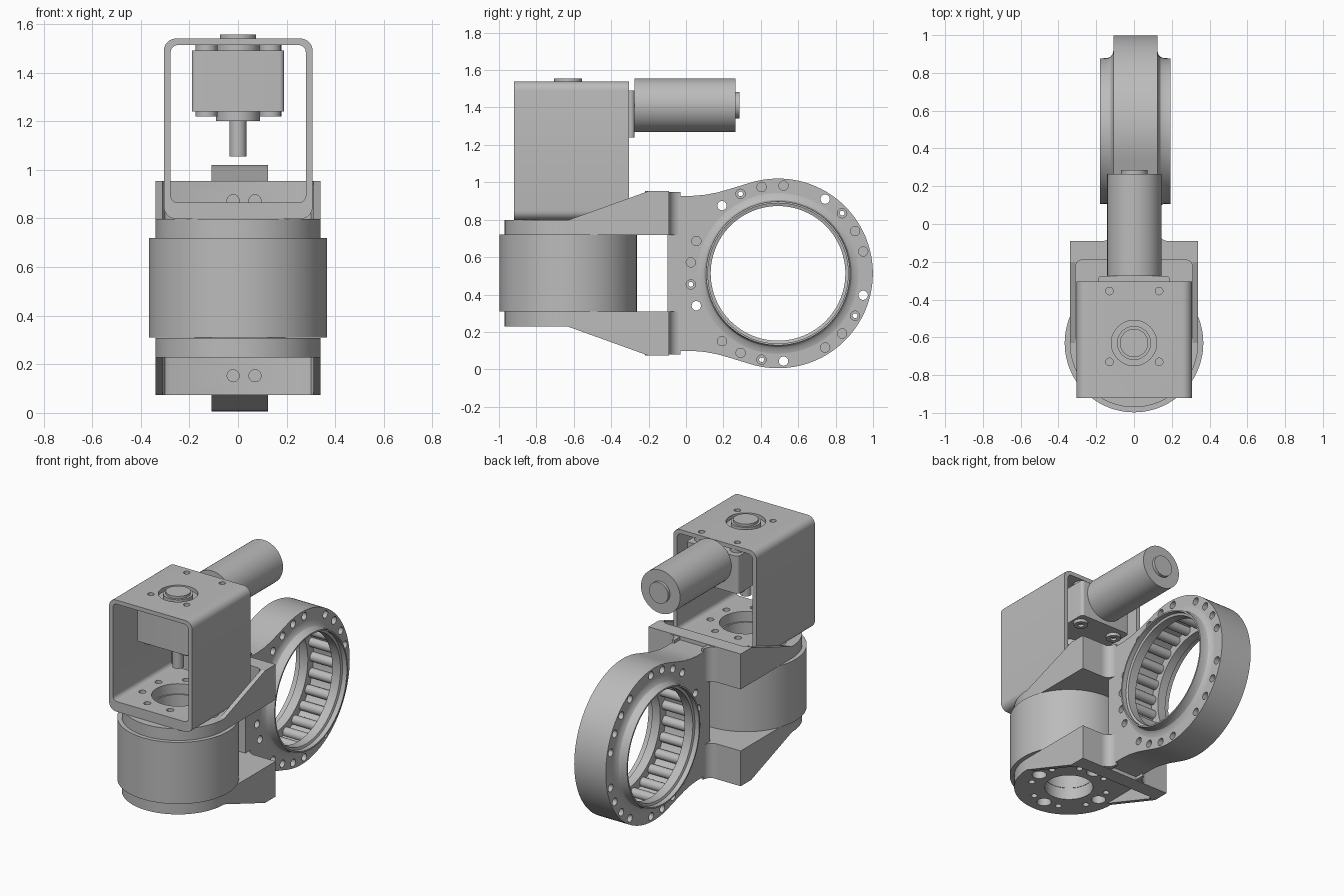
import bpy, bmesh
from math import sin, cos, pi, radians
from mathutils import Vector

if "Cube" in bpy.data.objects:
    bpy.data.objects.remove(bpy.data.objects["Cube"])

grey = bpy.data.materials.new("machined_grey")
grey.use_nodes = True
grey.diffuse_color = (0.5, 0.5, 0.5, 1)
grey.node_tree.nodes["Principled BSDF"].inputs["Base Color"].default_value = (0.5, 0.5, 0.5, 1)

AX_Y = -0.63                 # vertical drive axis
MID = 0.513                  # height of the yoke's mirror plane
RX, RY, RZ = 0.0075, 0.492, 0.513   # ring centre


def circle(u, v, r, n=48, start=0, end=360):
    """Points of a circle, or of an arc when start and end are given."""
    full = end - start == 360
    k = n if full else n + 1
    angles = [radians(start + (end - start) * i / n) for i in range(k)]
    return [(u + r * cos(a), v + r * sin(a)) for a in angles]


def rounded(u0, u1, v0, v1, r):
    pts = []
    for u, v, a in ((u1 - r, v1 - r, 0), (u0 + r, v1 - r, 90),
                    (u0 + r, v0 + r, 180), (u1 - r, v0 + r, 270)):
        pts += circle(u, v, r, 6, a, a + 90)
    return pts


def finish(name, bm):
    bmesh.ops.recalc_face_normals(bm, faces=bm.faces[:])
    mesh = bpy.data.meshes.new(name)
    bm.to_mesh(mesh)
    bm.free()
    ob = bpy.data.objects.new(name, mesh)
    bpy.context.collection.objects.link(ob)
    mesh.materials.append(grey)
    return ob


def activate(ob):
    bpy.ops.object.select_all(action='DESELECT')
    ob.select_set(True)
    bpy.context.view_layer.objects.active = ob


def smooth(ob):
    activate(ob)
    bpy.ops.object.shade_smooth_by_angle(angle=radians(30))
    return ob


def prisms(name, axis, items):
    """Extrude each (outline, start, end) along the axis into one object."""
    place = {'x': lambda u, v, t: (t, u, v),
             'y': lambda u, v, t: (u, t, v),
             'z': lambda u, v, t: (u, v, t)}[axis]
    bm = bmesh.new()
    for pts, a, b in items:
        face = bm.faces.new([bm.verts.new(place(u, v, a)) for u, v in pts])
        ext = bmesh.ops.extrude_face_region(bm, geom=[face])["geom"]
        move = Vector(place(0, 0, b - a))
        bmesh.ops.translate(bm, vec=move, verts=[g for g in ext if isinstance(g, bmesh.types.BMVert)])
    return finish(name, bm)


def cut(ob, axis, items):
    """Subtract separate prisms from an object."""
    cutter = prisms("cutter", axis, items)
    cutter.hide_render = True
    mod = ob.modifiers.new("cut", 'BOOLEAN')
    mod.operation, mod.solver, mod.object = 'DIFFERENCE', 'EXACT', cutter
    activate(ob)
    bpy.ops.object.modifier_apply(modifier=mod.name)
    bpy.data.objects.remove(cutter)


def polar(u, v, r, degrees):
    a = radians(degrees)
    return u + r * cos(a), v + r * sin(a)


# Drive housing with a blind bore at each end
housing = prisms("drive_housing", 'z', [(circle(0, AX_Y, 0.367, 96), 0.31, 0.72)])
cut(housing, 'z', [(circle(0, AX_Y, 0.15), 0.25, 0.48), (circle(0, AX_Y, 0.15), 0.6, 0.8)])
smooth(housing)

# Yoke arms, mirrored about the middle height
for side, s in (("upper", 1), ("lower", -1)):
    def z(h):
        return MID + s * h

    plan = circle(0, AX_Y, 0.34, 48, 180, 360) + [(0.34, -0.09), (-0.34, -0.09)]
    plate = prisms(side + "_arm_plate", 'z', [(plan, z(0.205), z(0.285))])
    holes = [(circle(0, AX_Y, 0.15), z(0.15), z(0.35))]
    for k in range(4):
        holes.append((circle(*polar(0, AX_Y, 0.24, 90 * k), 0.045, 24), z(0.23), z(0.35)))
        for d in (-24, 24):
            holes.append((circle(*polar(0, AX_Y, 0.24, 90 * k + d), 0.02, 16), z(0.23), z(0.35)))
    cut(plate, 'z', holes)
    smooth(plate)

    web = [(AX_Y, z(0.285)), (-0.2, z(0.44)), (-0.09, z(0.44)), (-0.09, z(0.285))]
    prisms(side + "_arm_side_walls", 'x', [(web, -0.34, -0.31), (web, 0.31, 0.34)])

    wall = [(-0.31, -0.09), (-0.31, -0.22), (-0.3, -0.2), (-0.28, -0.19),
            (0.28, -0.19), (0.3, -0.2), (0.31, -0.22), (0.31, -0.09)]
    back = prisms(side + "_arm_back_wall", 'z', [(wall, z(0.285), z(0.44))])
    cut(back, 'y', [(circle(x, z(0.36), 0.025, 24), -0.3, -0.13) for x in (-0.02, 0.07)])
    smooth(back)

    # Concave fillets between the arm and the ring neck
    fillets = []
    for m in (-1, 1):
        arc = [(RX + m * u, v) for u, v in circle(0.175, -0.03, 0.06, 8, 180, 270)]
        fillets.append((arc + [(RX + m * 0.1, -0.09), (RX + m * 0.1, -0.03)], z(0.205), z(0.435)))
    smooth(prisms(side + "_neck_fillets", 'z', fillets))

# Ring with its neck
neck = [(0.24, 0.453), (0.17, 0.433), (0.1, 0.42), (0.04, 0.415), (-0.1, 0.415)]
outline = circle(RY, RZ, 0.507, 72, -107, 107)
outline += [(y, RZ + h) for y, h in neck] + [(y, RZ - h) for y, h in reversed(neck)]
ring = prisms("ring_body", 'x', [(outline, RX - 0.116, RX + 0.116)])
cut(ring, 'x', [(circle(RY, RZ, 0.42, 100), -0.3, 0.3)])

# Bolt holes: five groups of blind, stepped and through holes
wide, narrow = [], []
for k in range(1, 25):
    kind = k % 5
    if kind == 0:
        continue
    c = polar(RY, RZ, 0.47, 14.4 * k)
    if kind == 4:
        wide.append((circle(*c, 0.025, 20), -0.3, 0.3))
    else:
        for m in (-1, 1):
            wide.append((circle(*c, 0.025, 20), RX + m * 0.07, RX + m * 0.3))
    if kind == 3:
        narrow.append((circle(*c, 0.013, 16), -0.3, 0.3))
cut(ring, 'x', wide)
cut(ring, 'x', narrow)
smooth(ring)

# Scalloped inner wall
smooth(prisms("ring_inner_ribs", 'x', [
    (circle(*polar(RY, RZ, 0.412, 14.4 * k), 0.031, 20), RX - 0.1, RX + 0.1) for k in range(25)]))

# Raised collars on both faces of the ring
section = [(0.187, 0.385), (0.15, 0.386), (0.132, 0.393), (0.121, 0.407), (0.116, 0.43),
           (0.09, 0.43), (0.09, 0.36), (0.15, 0.36), (0.155, 0.375), (0.187, 0.375)]
for side, m in (("left", 1), ("right", -1)):
    bm = bmesh.new()
    vs = [bm.verts.new((RX + m * x, RY, RZ + r)) for x, r in section]
    es = [bm.edges.new((a, b)) for a, b in zip(vs, vs[1:] + vs[:1])]
    bmesh.ops.spin(bm, geom=vs + es, cent=(RX, RY, RZ), axis=(1, 0, 0), angle=2 * pi, steps=96)
    bmesh.ops.remove_doubles(bm, verts=bm.verts[:], dist=0.0005)
    smooth(finish(side + "_ring_collar", bm))

# Open box bracket
box = prisms("motor_bracket", 'y', [(rounded(-0.305, 0.307, 0.798, 1.54, 0.05), -0.92, -0.305)])
cut(box, 'y', [(rounded(-0.277, 0.279, 0.865, 1.513, 0.03), -1.1, -0.1)])
screws = [(x, y) for x in (-0.13, 0.133) for y in (-0.355, -0.73)]
cut(box, 'z', [(circle(0, AX_Y, 0.12), 1.45, 1.6), (circle(0, AX_Y, 0.16), 0.7, 0.95)]
    + [(circle(x, y, 0.02, 20), 1.45, 1.6) for x, y in screws]
    + [(circle(*polar(0, AX_Y, 0.22, 22.5 + 45 * k), 0.022, 20), 0.7, 0.95) for k in range(8)])
smooth(box)

# Gearbox with bosses, feet and output shaft
smooth(prisms("gearbox", 'z', [(rounded(-0.19, 0.19, -0.8, -0.275, 0.02), 1.24, 1.49)]))
feet = prisms("gearbox_feet", 'z', [(circle(x, y, 0.045, 24), a, b)
                                    for x, y in screws for a, b in ((1.22, 1.24), (1.49, 1.513))])
cut(feet, 'z', [(circle(x, y, 0.02, 16), 1.2, 1.235) for x, y in screws])
smooth(feet)
smooth(prisms("gearbox_bosses", 'z', [(circle(0, AX_Y, 0.09), 1.2, 1.24),
                                      (circle(0, AX_Y, 0.09), 1.49, 1.54),
                                      (circle(0, AX_Y, 0.075), 1.54, 1.556)]))
smooth(prisms("output_shaft", 'z', [(circle(0, AX_Y, 0.035, 32), 1.055, 1.2)]))

# Motor
smooth(prisms("motor_body", 'y', [(circle(0.002, 1.412, 0.144, 64), -0.276, 0.265)]))
smooth(prisms("motor_end_cap", 'y', [(circle(0.002, 1.412, 0.07), 0.265, 0.285)]))
